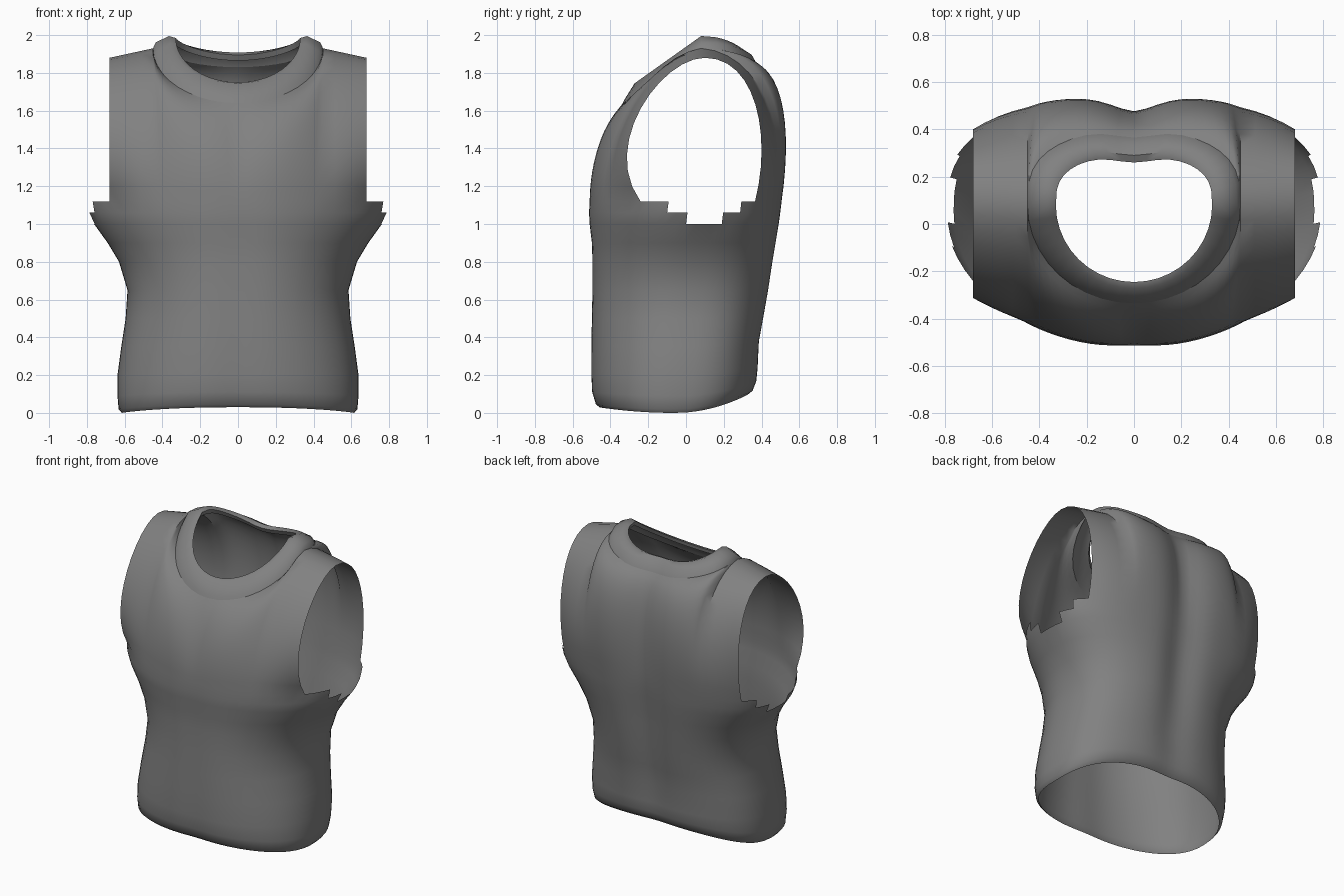
import bpy, bmesh, math
from mathutils import Vector

if "Cube" in bpy.data.objects:
    bpy.data.objects.remove(bpy.data.objects["Cube"])

cloth = bpy.data.materials.new("grey_cloth")
cloth.diffuse_color = (0.22, 0.22, 0.22, 1)
cloth.use_nodes = True
cloth.node_tree.nodes["Principled BSDF"].inputs["Base Color"].default_value = cloth.diffuse_color

NECK, SHOULDER, SIDE = 10, 4, 6          # columns from centre to side seam
EDGE = NECK + SHOULDER                   # armhole column
THETA = ([34 * i / NECK for i in range(NECK)]
         + [34 + 24.2 * i / SHOULDER for i in range(SHOULDER)]
         + [58.2 + 31.8 * i / SIDE for i in range(SIDE + 1)])

# Torso rings: front z, side z, back z, half width, front y, back y
RINGS = [(.03, .0, .10, .615, -.465, .335), (.045, .02, .12, .632, -.485, .36),
         (.11, .09, .17, .638, -.505, .38), (.2, .2, .24, .638, -.51, .388),
         (.35, .35, .38, .618, -.51, .396), (.5, .5, .5, .595, -.508, .42),
         (.65, .65, .65, .585, -.505, .448), (.8, .8, .8, .63, -.505, .47),
         (.9, .9, .9, .69, -.508, .485), (1, 1, 1, .762, -.52, .5),
         (1.06, 1.06, 1.06, .79, -.523, .508), (1.12, 1.12, 1.12, .8, -.52, .515)]

# Collar rings: side x, side z, front (y, z), back (y, z)
COLLAR = [(.45, 1.93, -.335, 1.64, .37, 1.83), (.435, 1.962, -.325, 1.66, .34, 1.885),
          (.365, 1.995, -.272, 1.745, .295, 1.908), (.33, 1.985, -.245, 1.75, .265, 1.895),
          (.34, 1.955, -.25, 1.725, .28, 1.865)]


def lerp(a, b, t):
    return a + (b - a) * t


def ring_point(ring, col, back):
    """Point on a lower torso ring, with the spine and chest grooves."""
    zf, zs, zb, w, yf, yb = ring
    s = math.sin(math.radians(THETA[col]))
    h = min(zs / 1.12, 1)
    n = 2.6 if back else lerp(2.3, 2.0, h)
    c = max(0, 1 - s ** n) ** (1 / n)
    mid = lerp(-.06, .07, h)
    x = w * s
    y = lerp(mid, yb if back else yf, c)
    groove = math.exp(-(x / .13) ** 2)
    y += -.045 * groove * min(1, .25 + h) if back else .01 * groove
    return Vector((x, y, lerp(zs, zb if back else zf, c * c)))


def neck_point(ring, t, back):
    """Point on a collar ring; t runs from centre (0) to side (1)."""
    xs, zs, yf, zf, yb, zb = ring
    a = t * math.pi / 2
    c = max(0, math.cos(a))
    x = xs * math.sin(a)
    if back:
        y = lerp(.08, yb + .03, c ** .65) - .035 * math.exp(-(x / .12) ** 2)
        return Vector((x, y, lerp(zs, zb, c ** 1.5)))
    return Vector((x, lerp(.08, yf, c), lerp(zs, zf, c)))


def along(keys, col):
    """Blend centre, neck and armhole values across the columns."""
    a, b, c = (Vector((0, y, z)) for y, z in keys)
    return a.lerp(b, col / NECK) if col <= NECK else b.lerp(c, (col - NECK) / SHOULDER)


def panel_curve(col, back, steps=12):
    """Curve from chest or back up to the neckline and shoulder seam."""
    start = ring_point(RINGS[-1], col, back)
    if col <= NECK:
        end = neck_point(COLLAR[0], col / NECK, back)
    else:
        end = neck_point(COLLAR[0], 1, back).lerp(Vector((.68, .1, 1.88)), (col - NECK) / SHOULDER)
    if back:
        up = along([(.02, .3), (.08, .4), (.09, .35)], col)
        top = along([(.1, -.1), (.3, -.02), (.27, 0)], col)
    else:
        up = along([(.005, .18), (-.01, .33), (-.22, .30)], col)
        top = along([(-.09, -.13), (-.28, -.04), (-.23, 0)], col)
    c1, c2 = start + up, end + top
    c2.x = lerp(end.x, start.x, .3)
    return [start * (1 - t) ** 3 + c1 * 3 * t * (1 - t) ** 2 + c2 * 3 * t * t * (1 - t) + end * t ** 3
            for t in (i / steps for i in range(steps + 1))]


def add_grid(bm, rows, flip, keep=lambda r, c: True):
    vs = [[bm.verts.new(p) for p in row] for row in rows]
    for r in range(len(rows) - 1):
        for c in range(len(rows[0]) - 1):
            if keep(r, c):
                q = [vs[r][c], vs[r][c + 1], vs[r + 1][c + 1], vs[r + 1][c]]
                bm.faces.new(q[::-1] if flip else q)


def finish(name, bm):
    bmesh.ops.remove_doubles(bm, verts=bm.verts, dist=.0008)
    for v in bm.verts:
        if abs(v.co.x) < .001:
            v.co.x = 0
    loose = [v for v in bm.verts if not v.link_faces]
    bmesh.ops.delete(bm, geom=loose, context='VERTS')
    me = bpy.data.meshes.new(name)
    bm.to_mesh(me)
    bm.free()
    me.materials.append(cloth)
    ob = bpy.data.objects.new(name, me)
    bpy.context.collection.objects.link(ob)
    mod = ob.modifiers.new("mirror", 'MIRROR')
    mod.use_clip = True
    bpy.ops.object.select_all(action='DESELECT')
    ob.select_set(True)
    bpy.context.view_layer.objects.active = ob
    bpy.ops.object.shade_smooth_by_angle(angle=math.radians(50))


# Vest body: lower rings with ragged underarm, then panels up to the shoulders
body = bmesh.new()
for back in (False, True):
    def keep(r, c, back=back):
        side = c - EDGE
        if back:
            return side < 2 or r < (10 if side < 4 else 9)
        return side < 3 or r < (9 if side < 5 else 8) + 1
    add_grid(body, [[ring_point(ring, c, back) for c in range(EDGE + SIDE + 1)] for ring in RINGS],
             back, keep)
    curves = [panel_curve(c, back) for c in range(EDGE + 1)]
    add_grid(body, list(zip(*curves)), back)
finish("vest_body", body)

# Collar band around the neck opening
collar = bmesh.new()
for back in (False, True):
    add_grid(collar, [[neck_point(ring, c / NECK, back) for c in range(NECK + 1)] for ring in COLLAR], back)
finish("collar", collar)
